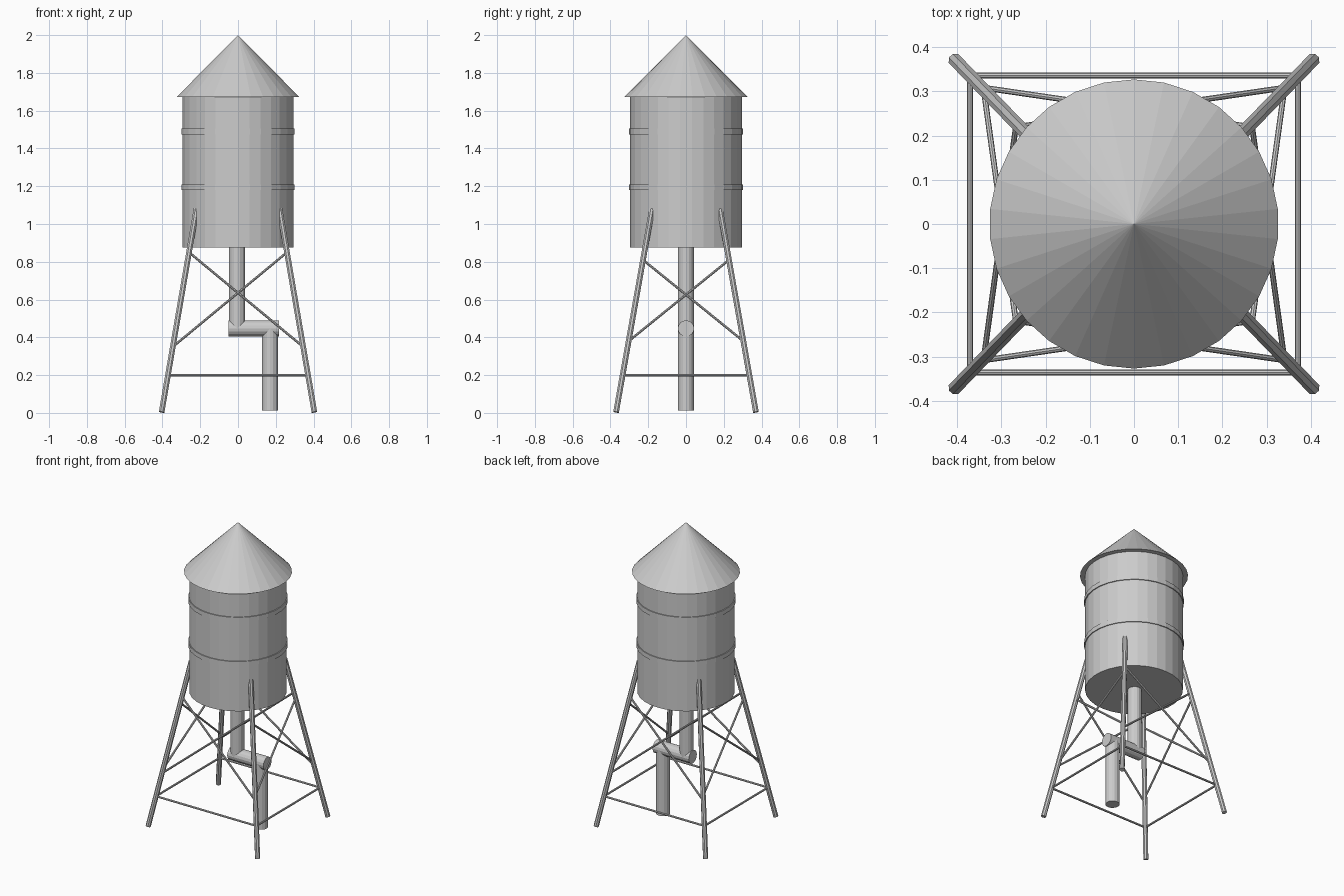
import bpy, math
from mathutils import Vector

if "Cube" in bpy.data.objects:
    bpy.data.objects.remove(bpy.data.objects["Cube"])


def rod(name, a, b, r, sides=8, r2=None, spin=0.0):
    """Flat-shaded prism or cone running from point a to point b."""
    a, b = Vector(a), Vector(b)
    d = b - a
    bpy.ops.mesh.primitive_cone_add(vertices=sides, radius1=r, radius2=r if r2 is None else r2,
                                    depth=d.length, location=(a + b) / 2)
    ob = bpy.context.object
    ob.name = name
    for v in ob.data.vertices:  # spin facets around the rod's own axis
        x, y = v.co.x, v.co.y
        v.co.x = x * math.cos(spin) - y * math.sin(spin)
        v.co.y = x * math.sin(spin) + y * math.cos(spin)
    ob.rotation_euler = d.to_track_quat('Z', 'Y').to_euler()
    return ob


# Leg centre line: splayed from the tank side to the ground
def leg_point(sx, sy, z):
    t = z / 1.05
    return Vector((sx * (0.405 - 0.18 * t), sy * (0.371 - 0.186 * t), z))


# Tank, hoops and conical roof
SIDES = 30
rod("tank", (0, 0, 0.875), (0, 0, 1.675), 0.296, SIDES)
for i, z in enumerate((1.195, 1.49)):
    rod(f"tank_hoop_{i + 1}", (0, 0, z - 0.015), (0, 0, z + 0.015), 0.302, SIDES)
rod("roof", (0, 0, 1.672), (0, 0, 2.0), 0.327, SIDES, r2=0)

# Four splayed legs
corners = [(-1, -1), (1, -1), (1, 1), (-1, 1)]
for i, (sx, sy) in enumerate(corners):
    rod(f"leg_{i + 1}", leg_point(sx, sy, 0.004), leg_point(sx, sy, 1.08), 0.016,
        8, spin=math.pi / 8)

# Horizontal rails and crossed braces on each side
for i in range(4):
    p, q = corners[i], corners[(i + 1) % 4]
    rod(f"rail_{i + 1}", leg_point(*p, 0.2), leg_point(*q, 0.2), 0.0065, 8)
    low, high = (0.35, 0.85) if i % 2 == 0 else (0.38, 0.81)
    rod(f"brace_{i + 1}_a", leg_point(*p, low), leg_point(*q, high), 0.0065, 8)
    rod(f"brace_{i + 1}_b", leg_point(*q, low), leg_point(*p, high), 0.0065, 8)

# Stepped drain pipe
PIPE = 0.043
rod("upper_pipe", (-0.005, 0, 0.447), (-0.005, 0, 0.88), PIPE, 16)
rod("cross_pipe", (-0.05, 0, 0.447), (0.217, 0, 0.447), PIPE, 16)
rod("lower_pipe", (0.17, 0, 0.012), (0.17, 0, 0.447), PIPE, 16)
